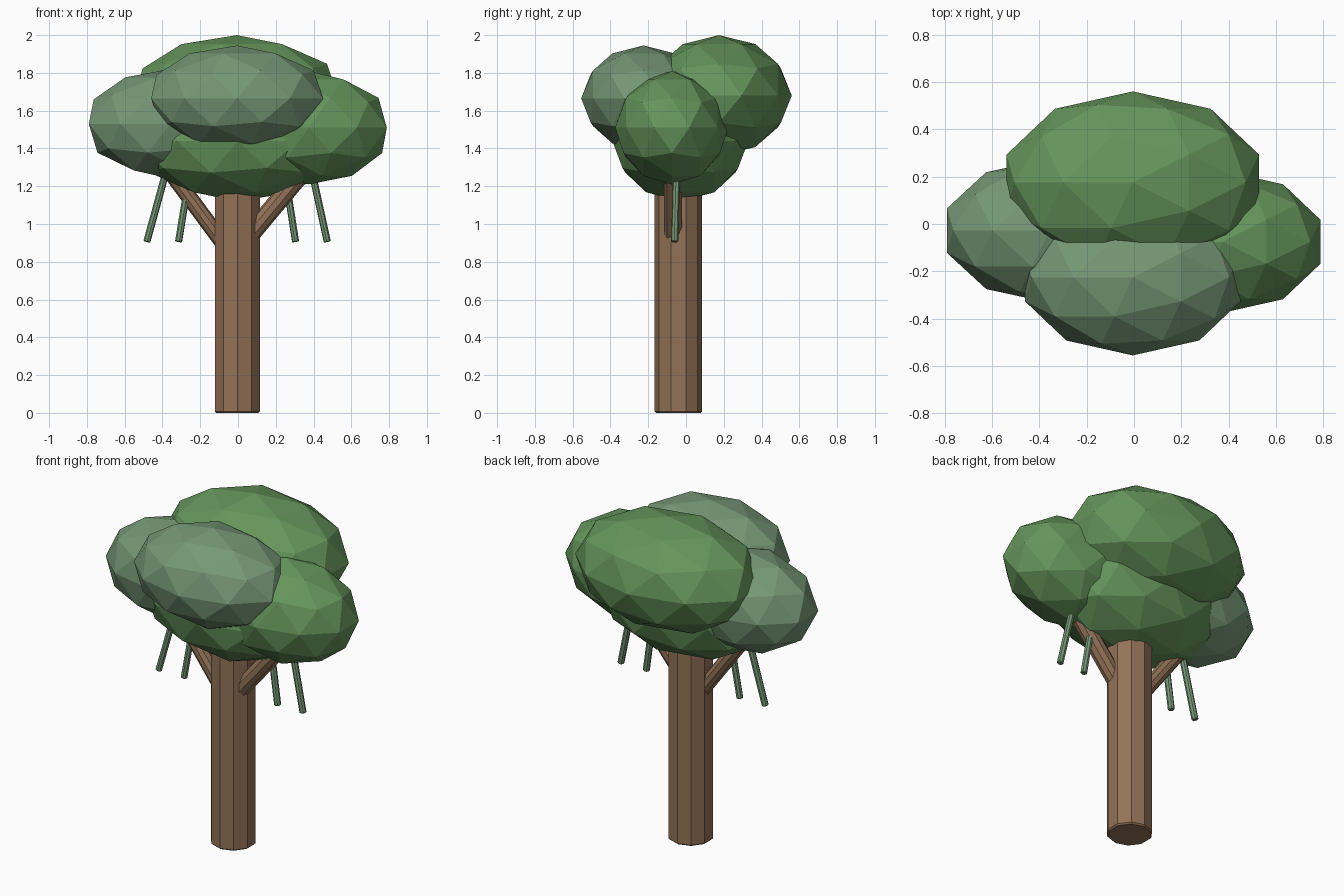
import bpy
from mathutils import Vector
from math import pi

if "Cube" in bpy.data.objects:
    bpy.data.objects.remove(bpy.data.objects["Cube"])


def material(name, rgb):
    m = bpy.data.materials.new(name)
    m.diffuse_color = (*rgb, 1)
    m.use_nodes = True
    m.node_tree.nodes["Principled BSDF"].inputs["Base Color"].default_value = m.diffuse_color
    return m


BARK = material("bark", (0.29, 0.17, 0.095))
LEAF = material("leaf_green", (0.13, 0.30, 0.105))
PALE = material("leaf_pale", (0.18, 0.31, 0.18))


def rod(name, start, end, radius, sides, mat, bevel=0.0):
    """Flat-sided cylinder between two points."""
    a, b = Vector(start), Vector(end)
    bpy.ops.mesh.primitive_cylinder_add(vertices=sides, radius=radius,
                                        depth=(b - a).length, location=(a + b) / 2)
    ob = bpy.context.object
    ob.name = name
    ob.rotation_euler = (b - a).to_track_quat('Z', 'Y').to_euler() if abs((b - a).x) > 1e-6 else (0, 0, 0)
    ob.data.materials.append(mat)
    if bevel:
        mod = ob.modifiers.new("soft_rim", 'BEVEL')
        mod.width = bevel
        mod.segments = 1
        mod.limit_method = 'ANGLE'
        mod.angle_limit = 1.0
    return ob


def clump(name, centre, size, mat):
    """Faceted foliage ellipsoid."""
    bpy.ops.mesh.primitive_ico_sphere_add(subdivisions=2, radius=1, location=centre,
                                          rotation=(0, 0, pi))
    ob = bpy.context.object
    ob.name = name
    ob.scale = size
    ob.data.materials.append(mat)


# Trunk and the two branches
rod("trunk", (-0.003, -0.04, 0), (-0.003, -0.04, 1.27), 0.126, 10, BARK, 0.008)
rod("left_branch", (-0.02, -0.04, 0.82), (-0.42, -0.04, 1.36), 0.043, 10, BARK)
rod("right_branch", (0.02, -0.07, 0.89), (0.40, -0.07, 1.345), 0.05, 10, BARK)

# Foliage clumps
clump("lower_foliage", (0, -0.03, 1.44), (0.55, 0.36, 0.32), LEAF)
clump("left_foliage", (-0.357, -0.028, 1.53), (0.455, 0.305, 0.29), PALE)
clump("right_foliage", (0.374, -0.075, 1.51), (0.435, 0.30, 0.30), LEAF)
clump("back_foliage", (-0.005, 0.175, 1.68), (0.56, 0.385, 0.32), LEAF)
clump("front_foliage", (-0.005, -0.225, 1.665), (0.478, 0.33, 0.28), PALE)

# Hanging vines: top x and z, bottom x
vines = [(-0.38, 1.28, -0.483), (-0.255, 1.27, -0.315),
         (0.248, 1.27, 0.305), (0.393, 1.27, 0.473)]
for i, (x0, z0, x1) in enumerate(vines):
    rod(f"vine_{i + 1}", (x1, -0.06, 0.905), (x0, -0.05, z0), 0.019, 8, PALE, 0.004)
